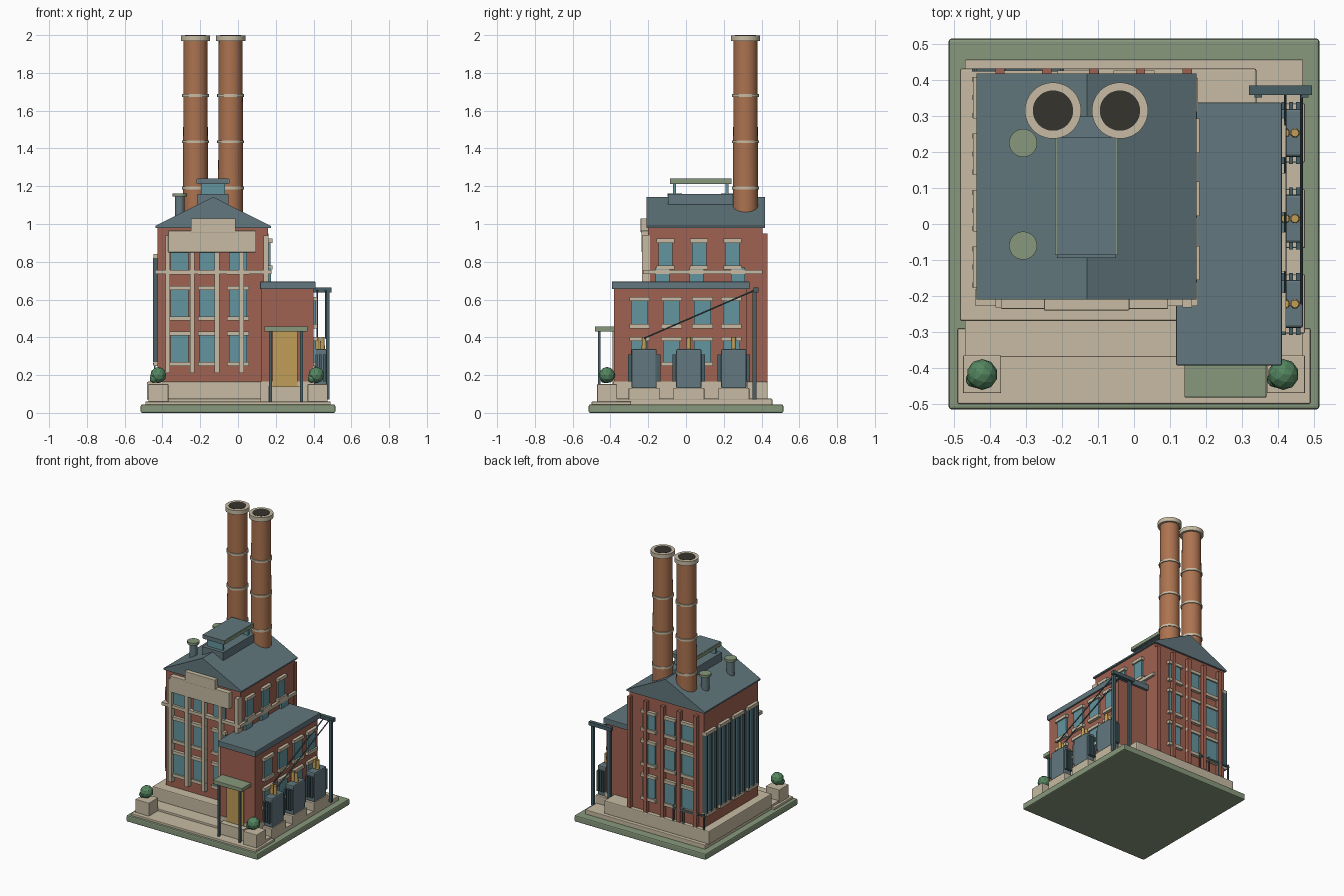
import bpy, bmesh, math
from mathutils import Matrix, Vector

old = bpy.data.objects.get("Cube")
if old:
    bpy.data.objects.remove(old, do_unlink=True)


def material(name, r, g, b):
    """Flat colour from display values, stored as linear."""
    lin = [((c / 255 + 0.055) / 1.055) ** 2.4 for c in (r, g, b)] + [1]
    m = bpy.data.materials.new(name)
    m.use_nodes = True
    m.diffuse_color = lin
    m.node_tree.nodes["Principled BSDF"].inputs["Base Color"].default_value = lin
    return m


brick = material("brick red", 160, 98, 81)
slate = material("slate blue", 98, 119, 126)
stone = material("cream stone", 199, 187, 163)
sage = material("sage green", 135, 152, 124)
glass = material("window blue", 100, 149, 159)
clay = material("chimney clay", 172, 115, 80)
gold = material("ochre", 193, 157, 87)
leaf = material("leaf green", 84, 134, 96)
soot = material("soot", 54, 51, 45)
iron = material("dark iron", 72, 96, 102)


def finish(name, bm, mat, bevel=0.0, smooth=False):
    bmesh.ops.recalc_face_normals(bm, faces=bm.faces)
    me = bpy.data.meshes.new(name)
    bm.to_mesh(me)
    bm.free()
    me.materials.append(mat)
    ob = bpy.data.objects.new(name, me)
    bpy.context.collection.objects.link(ob)
    if bevel:
        mod = ob.modifiers.new("soft edges", 'BEVEL')
        mod.width, mod.segments = bevel, 2
    if smooth:
        bpy.context.view_layer.objects.active = ob
        ob.select_set(True)
        bpy.ops.object.shade_smooth_by_angle(angle=math.radians(40))
        ob.select_set(False)
    return ob


def boxes(name, mat, specs, bevel=0.0):
    """Each spec is x0, x1, y0, y1, z0, z1."""
    bm = bmesh.new()
    for x0, x1, y0, y1, z0, z1 in specs:
        mid = Vector((x0 + x1, y0 + y1, z0 + z1)) / 2
        size = Matrix.Diagonal((x1 - x0, y1 - y0, z1 - z0, 1))
        bmesh.ops.create_cube(bm, size=1, matrix=Matrix.Translation(mid) @ size)
    return finish(name, bm, mat, bevel)


def rods(name, mat, specs, sides=32):
    """Each spec is start point, end point, start radius, end radius."""
    bm = bmesh.new()
    for a, b, r0, r1 in specs:
        a, b = Vector(a), Vector(b)
        turn = (b - a).to_track_quat('Z', 'Y').to_matrix().to_4x4()
        bmesh.ops.create_cone(bm, cap_ends=True, segments=sides, radius1=r0, radius2=r1,
                              depth=(b - a).length, matrix=Matrix.Translation((a + b) / 2) @ turn)
    return finish(name, bm, mat, smooth=True)


def on_wall(wall, u, width, z0, z1, out):
    """Box standing out from a wall: wall is (axis, direction, plane)."""
    axis, d, plane = wall
    across = (u - width / 2, u + width / 2)
    deep = tuple(sorted((plane - d * 0.01, plane + d * out)))
    return (*(deep + across if axis == 'x' else across + deep), z0, z1)


def windows(name, wall, columns, rows, width, trim=0.02):
    """Glass panes with stone lintels and sills; rows are (bottom, top)."""
    cells = [(u, a, b) for u in columns for a, b in rows]
    boxes(name + "_glass", glass, [on_wall(wall, u, width, a, b, 0.012) for u, a, b in cells])
    boxes(name + "_trim", stone,
          [on_wall(wall, u, width + trim, b, b + 0.022, 0.022) for u, a, b in cells] +
          [on_wall(wall, u, width + trim, a - 0.022, a, 0.022) for u, a, b in cells])


# Ground and terraces
H = 0.515
boxes("lawn_base", sage, [(-H, H, -H, H, 0, 0.045)], 0.008)
boxes("front_step", stone, [(-0.49, 0.49, -0.5, -0.29, 0.04, 0.06)], 0.004)
boxes("paving", stone, [(-0.47, 0.47, -0.37, 0.457, 0.04, 0.075)], 0.004)
boxes("building_plinth", stone, [(-0.483, 0.34, -0.27, 0.432, 0.07, 0.165)], 0.006)
boxes("annex_plinth", stone, [(0.12, 0.405, -0.385, 0.325, 0.06, 0.165)])

# Main hall
L, R, F, B = -0.425, 0.16, -0.2, 0.405
front, back = ('y', -1, F), ('y', 1, B)
left, right = ('x', -1, L), ('x', 1, R)
boxes("main_hall", brick, [(L, R, F, B, 0.16, 0.99)])
bays = [-0.372 + 0.13 * i for i in range(5)]
columns = (-0.31, -0.155, 0.0)
rows = [(0.27, 0.41), (0.51, 0.65), (0.755, 0.86)]
windows("front_window", front, columns, rows, 0.095)
windows("back_window", back, columns, rows, 0.095)
windows("right_window", right, (-0.108, 0.07, 0.245), [(0.78, 0.9)], 0.075)
boxes("right_low_window", glass,
      [on_wall(right, y, 0.075, 0.55, 0.77, 0.015) for y in (-0.125, 0.055, 0.275)])
boxes("front_pilasters", stone, [on_wall(front, x, 0.026, 0.21, 0.94, 0.032) for x in bays])
boxes("back_pilasters", brick, [on_wall(back, x, 0.026, 0.165, 0.95, 0.027) for x in bays])
boxes("stone_belt", stone, [(L - 0.015, R + 0.018, F - 0.028, F + 0.02, 0.735, 0.757),
                            (R - 0.01, R + 0.018, F, B, 0.735, 0.757)])
boxes("parapet", stone, [(-0.37, 0.095, -0.236, F, 0.85, 0.965),
                         (-0.25, -0.013, -0.24, F, 0.955, 1.03)], 0.003)

# Tall glazing on the left wall
tall = [-0.12 + 0.157 * i for i in range(4)]
windows("left_tall_window", left, tall, [(0.27, 0.82)], 0.105, 0.01)
boxes("left_mullions", iron, [on_wall(left, y + s * 0.05, 0.014, 0.27, 0.82, 0.024)
                              for y in tall for s in (-1, 0, 1)])

# Gabled roof
bm = bmesh.new()
profile = [(-0.437, 0.98), (0.174, 0.98), (0.174, 0.99), (-0.131, 1.143), (-0.437, 0.99)]
gable = bm.faces.new([bm.verts.new((x, -0.21, z)) for x, z in profile])
pulled = bmesh.ops.extrude_face_region(bm, geom=[gable])["geom"]
bmesh.ops.translate(bm, vec=(0, 0.628, 0), verts=[v for v in pulled if isinstance(v, bmesh.types.BMVert)])
finish("main_roof", bm, slate)

# Roof monitor
boxes("monitor_base", slate, [(-0.214, -0.05, -0.095, 0.3, 1.08, 1.16)])
boxes("monitor_glass", glass, [(-0.195, -0.07, y, y + 0.016, 1.15, 1.215) for y in (-0.07, 0.21)])
boxes("monitor_roof", slate, [(-0.214, -0.05, -0.086, 0.24, 1.212, 1.24)])
boxes("monitor_gutters", sage, [(x, x + 0.006, -0.086, 0.24, 1.215, 1.238) for x in (-0.219, -0.051)])

# Roof vents
vents = [(-0.308, 0.225), (-0.308, -0.06)]
rods("vent_stems", slate, [((x, y, 1.02), (x, y, 1.15), 0.026, 0.026) for x, y in vents])
rods("vent_caps", sage, [((x, y, 1.145), (x, y, 1.162), 0.039, 0.039) for x, y in vents])

# Chimneys
for side, x in (("right", -0.225), ("left", -0.039)):
    def at(z, y=0.315):
        return (x, y, z)
    rods(side + "_chimney", clay, [(at(0.98), at(1.975), 0.067, 0.063)], 48)
    rods(side + "_chimney_bands", stone,
         [(at(z), at(z + 0.015), 0.071, 0.071) for z in (1.183, 1.428, 1.673)], 48)
    rods(side + "_chimney_cap", stone, [(at(1.968), at(1.998), 0.078, 0.078)], 48)
    rods(side + "_chimney_mouth", soot, [(at(1.99), at(2.0), 0.056, 0.056)], 48)

# Annex
boxes("annex", brick, [(0.125, 0.4, -0.38, 0.32, 0.16, 0.66)])
boxes("annex_roof", slate, [(0.117, 0.411, -0.393, 0.337, 0.655, 0.695)], 0.004)
windows("annex_window", ('x', 1, 0.4), (-0.245, -0.077, 0.087, 0.24), [(0.27, 0.38), (0.47, 0.592)], 0.09)

# Entrance
boxes("door", gold, [(0.182, 0.315, -0.39, -0.37, 0.14, 0.43)])
boxes("door_step", stone, [(0.16, 0.345, -0.43, -0.37, 0.06, 0.14)])
boxes("canopy", sage, [(0.14, 0.368, -0.482, -0.37, 0.43, 0.457)], 0.003)
boxes("canopy_posts", iron, [(x - 0.007, x + 0.007, -0.467, -0.453, 0.06, 0.435) for x in (0.172, 0.336)])

# Transformers
bays_y = (-0.222, 0.015, 0.253)
boxes("transformer_pads", stone, [(0.385, 0.475, y - 0.082, y + 0.082, 0.07, 0.132) for y in bays_y], 0.004)
boxes("transformers", slate, [(0.405, 0.47, y - 0.067, y + 0.067, 0.13, 0.338) for y in bays_y], 0.008)
boxes("transformer_fins", iron, [(x, x + 0.012, y - 0.086, y + 0.086, 0.165, 0.31)
                                 for y in bays_y for x in (0.41, 0.43, 0.45)])
rods("insulators", gold, [((x, y, 0.33), (x, y, 0.402), 0.013, 0.011)
                          for y in bays_y for x in (0.42, 0.447)], 16)

# Cable gantry
boxes("gantry_posts", iron, [(x - 0.01, x + 0.01, 0.352, 0.372, 0.07, 0.65) for x in (0.345, 0.475)])
boxes("gantry_beam", iron, [(0.32, 0.495, 0.358, 0.384, 0.638, 0.663)])
rods("cables", iron, [((x, 0.365, 0.65), (x, -0.222, 0.395), 0.004, 0.004) for x in (0.42, 0.465)], 8)

# Rear railing
boxes("rear_railing", iron, [(-0.45, -0.195, 0.424, 0.432, 0.255, 0.265)] +
      [(x, x + 0.008, 0.424, 0.432, 0.16, 0.275) for x in (-0.445, -0.365, -0.285, -0.205)])

# Planters and shrubs
boxes("planters", stone, [(x - 0.053, x + 0.053, -0.47, -0.365, 0.05, 0.152) for x in (-0.422, 0.422)], 0.003)
bm = bmesh.new()
for x in (-0.422, 0.415):
    for dx, dy, z, r in ((0, 0, 0.2, 0.043), (-0.024, -0.014, 0.18, 0.022)):
        bmesh.ops.create_icosphere(bm, subdivisions=2, radius=r,
                                   matrix=Matrix.Translation((x + dx, dy - 0.418, z)))
finish("shrubs", bm, leaf)
